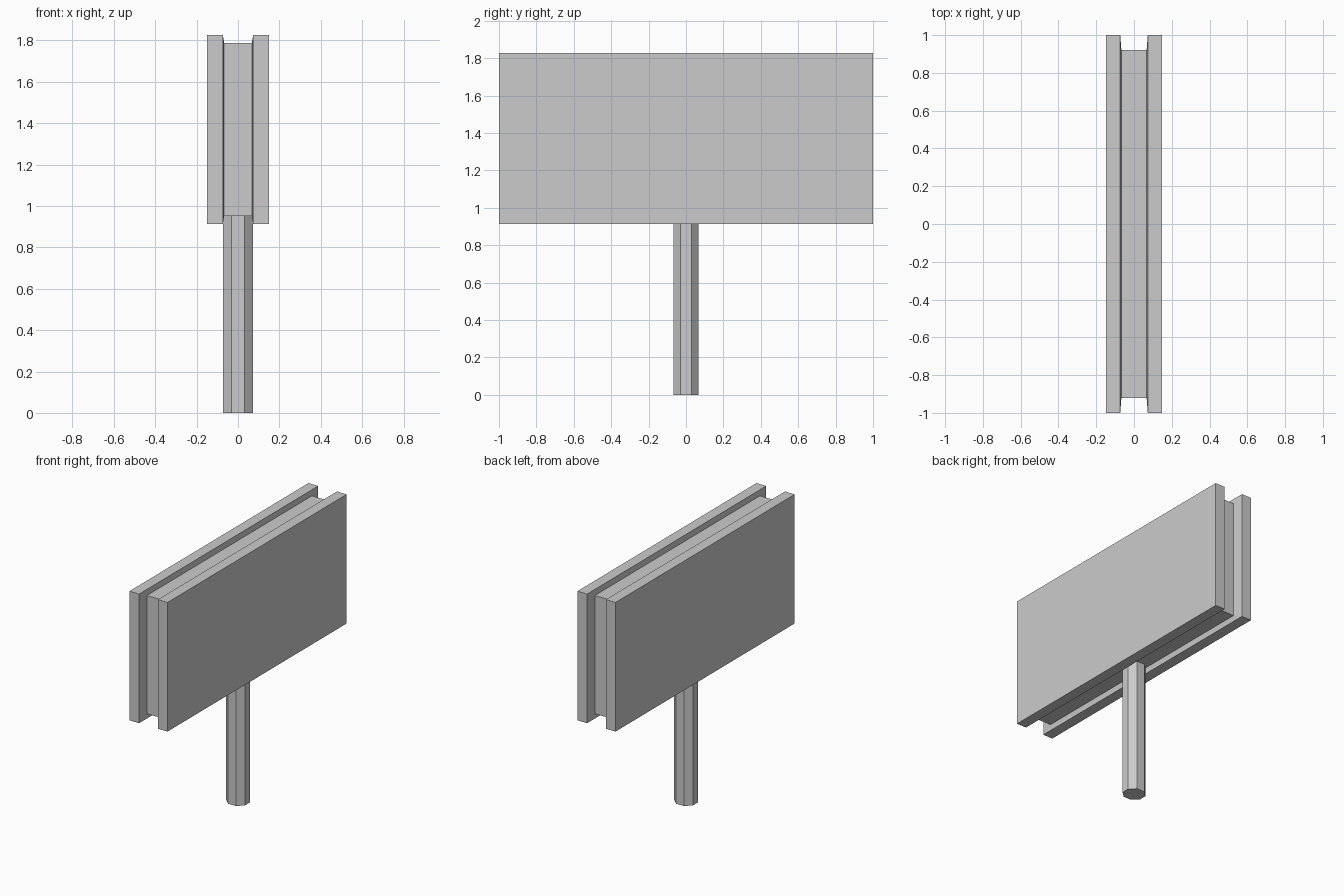
import bpy, bmesh, math

if "Cube" in bpy.data.objects:
    bpy.data.objects.remove(bpy.data.objects["Cube"])


def loft(name, rings):
    """Join matching closed rings of points and cap both ends."""
    bm = bmesh.new()
    loops = [[bm.verts.new(p) for p in ring] for ring in rings]
    n = len(loops[0])
    for a, b in zip(loops, loops[1:]):
        for i in range(n):
            j = (i + 1) % n
            bm.faces.new((a[i], a[j], b[j], b[i]))
    bm.faces.new(loops[0])
    bm.faces.new(loops[-1])
    bmesh.ops.recalc_face_normals(bm, faces=bm.faces)
    mesh = bpy.data.meshes.new(name)
    bm.to_mesh(mesh)
    bm.free()
    obj = bpy.data.objects.new(name, mesh)
    bpy.context.collection.objects.link(obj)
    return obj


# Double-sided board: two outer panels with a recessed core between them
MID_Z = 1.37
half = [(0.149, 1.0, 0.4565), (0.073, 1.0, 0.4565), (0.067, 0.922, 0.418)]
sections = [(-x, y, z) for x, y, z in half] + half[::-1]
loft("sign_board", [
    [(x, sy * y, MID_Z + sz * z) for sy, sz in ((-1, -1), (1, -1), (1, 1), (-1, 1))]
    for x, y, z in sections
])

# Eight-sided post, flat faces towards front and sides
angles = [math.radians(22.5 + 45 * i) for i in range(8)]
loft("post", [
    [(0.079 * math.cos(a), 0.0735 * math.sin(a), z) for a in angles]
    for z in (0.0, 0.952)
])
